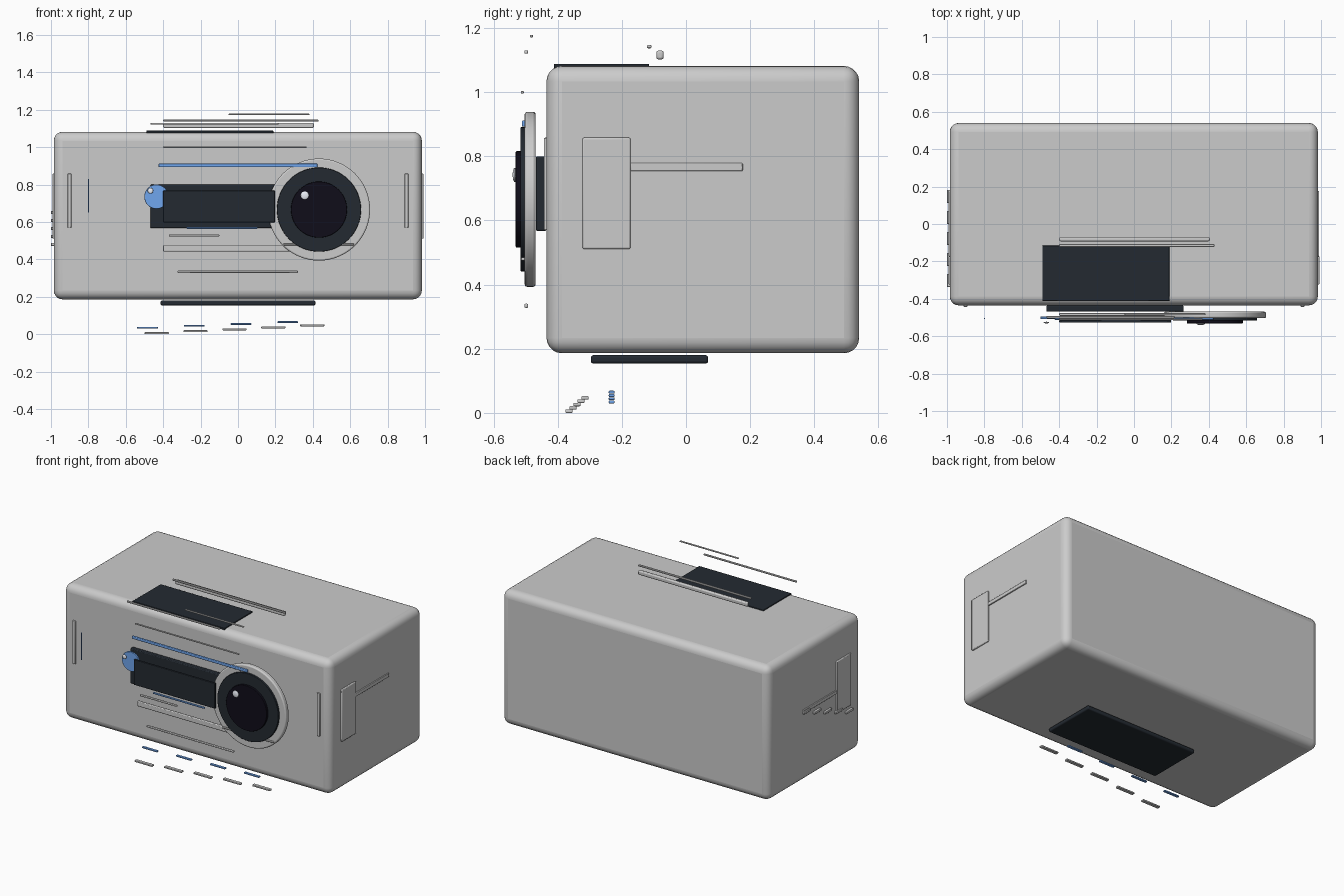
import bpy, math

if "Cube" in bpy.data.objects:
    bpy.data.objects.remove(bpy.data.objects["Cube"])


def mat(name, c):
    m = bpy.data.materials.new(name)
    m.diffuse_color = (*c, 1)
    m.use_nodes = True
    m.node_tree.nodes["Principled BSDF"].inputs["Base Color"].default_value = m.diffuse_color
    return m


DARK = mat("dark_panel", (0.017, 0.023, 0.031))
BLACK = mat("lens_glass", (0.005, 0.004, 0.01))
BLUE = mat("blue_glow", (0.16, 0.38, 0.85))
WHITE = mat("glint", (0.85, 0.88, 0.95))


def finish(o, name, m, bevel, seg):
    o.name = name
    if m:
        o.data.materials.append(m)
    if bevel:
        b = o.modifiers.new("bevel", 'BEVEL')
        b.width, b.segments = bevel, seg
        b.limit_method = 'ANGLE'
    bpy.ops.object.shade_smooth_by_angle(angle=math.radians(40))
    return o


def box(name, x, y, z, m=None, bevel=0.003, seg=2):
    """Rounded box from (min, max) ranges."""
    bpy.ops.mesh.primitive_cube_add(size=1, location=[sum(r) / 2 for r in (x, y, z)])
    o = bpy.context.object
    o.scale = [r[1] - r[0] for r in (x, y, z)]
    bpy.ops.object.transform_apply(location=False, rotation=False, scale=True)
    return finish(o, name, m, bevel, seg)


def strip(name, x, y, z, h, m=None, d=0.012):
    """Thin bar running along x."""
    return box(name, x, (y - d / 2, y + d / 2), (z - h / 2, z + h / 2), m, min(h, d) * 0.3)


def disc(name, x, z, r, y, m=None, bevel=0.003):
    """Disc facing the front, y = (front, back)."""
    bpy.ops.mesh.primitive_cylinder_add(vertices=64, radius=r, depth=y[1] - y[0],
                                        location=(x, sum(y) / 2, z), rotation=(math.pi / 2, 0, 0))
    return finish(bpy.context.object, name, m, bevel, 3)


def glint(name, x, y, z, r):
    bpy.ops.mesh.primitive_uv_sphere_add(segments=24, ring_count=12, radius=r, location=(x, y, z))
    o = bpy.context.object
    o.scale.y = 0.3
    return finish(o, name, WHITE, 0, 0)


# Main housing
box("body", (-0.985, 0.983), (-0.435, 0.54), (0.186, 1.082), None, 0.048, 5)

# Dark panels: front recess, raised screen, top and bottom plates
box("front_panel", (-0.468, 0.265), (-0.468, -0.436), (0.567, 0.80), DARK, 0.005)
box("front_screen", (-0.40, 0.198), (-0.527, -0.513), (0.598, 0.767), DARK)
box("top_plate", (-0.49, 0.19), (-0.412, -0.115), (1.075, 1.088), DARK)
box("bottom_plate", (-0.414, 0.414), (-0.297, 0.069), (0.154, 0.18), DARK, 0.008, 3)

# Lens assembly
disc("lens_ring", 0.433, 0.666, 0.273, (-0.503, -0.469), None, 0.008)
disc("lens_bezel", 0.433, 0.666, 0.225, (-0.516, -0.49), DARK)
disc("lens_glass", 0.433, 0.666, 0.15, (-0.531, -0.505), BLACK)
glint("lens_glint", 0.357, -0.534, 0.742, 0.022)
disc("indicator_light", -0.436, 0.735, 0.065, (-0.508, -0.495), BLUE)
glint("indicator_glint", -0.468, -0.527, 0.767, 0.015)

# Front trim strips
strip("lower_rail", (-0.40, 0.39), -0.483, 0.459, 0.035, None, 0.016)
strip("lens_rail", (0.243, 0.62), -0.508, 0.48, 0.01)
strip("base_line", (-0.323, 0.32), -0.498, 0.334, 0.013)
strip("short_line", (-0.37, -0.10), -0.498, 0.527, 0.012)
strip("blue_lower_line", (-0.275, 0.105), -0.50, 0.568, 0.009, BLUE)
strip("blue_upper_line", (-0.425, 0.425), -0.506, 0.902, 0.019, BLUE)
strip("upper_line", (-0.40, 0.366), -0.51, 1.0, 0.008, None, 0.009)

# Strips above the top
strip("top_line_front", (-0.468, 0.216), -0.498, 1.125, 0.01)
strip("top_line_high", (-0.05, 0.382), -0.482, 1.175, 0.008, BLACK and None, 0.01)
strip("top_line_rear", (-0.40, 0.43), -0.115, 1.142, 0.01, None, 0.014)
strip("top_rail", (-0.40, 0.405), -0.081, 1.116, 0.028, None, 0.023)

# Mirrored side plates and front corner bars
for s, side in ((-1, "left"), (1, "right")):
    x = sorted((s * 0.97, s * 0.993))
    box(side + "_side_plate", x, (-0.323, -0.173), (0.511, 0.858), None, 0.005)
    xb = sorted((s * 0.89, s * 0.911))
    box(side + "_corner_bar", xb, (-0.443, -0.425), (0.57, 0.858), None)
box("right_side_bar", (0.97, 0.99), (-0.173, 0.177), (0.754, 0.779))
box("left_side_bar", (-0.992, -0.97), (-0.173, 0.177), (0.643, 0.667))
box("blue_corner_line", (-0.803, -0.797), (-0.508, -0.502), (0.65, 0.83), BLUE, 0.001)

# Stepped dashes on the left side
for i in range(5):
    y, z = 0.148 - 0.1125 * i, 0.65 - 0.0425 * i
    box(f"left_dash_{i}", (-1.0, -0.978), (y - 0.035, y + 0.035), (z - 0.008, z + 0.008))

# Rising rows of dashes under the body
for i in range(5):
    x, y, z = -0.435 + 0.208 * i, -0.365 + 0.0125 * i, 0.0055 + 0.0103 * i
    strip(f"floor_dash_{i}", (x - 0.065, x + 0.065), y, z, 0.011, None, 0.023)
for i in range(4):
    x, z = -0.484 + 0.25 * i, 0.034 + 0.0102 * i
    strip(f"blue_floor_dash_{i}", (x - 0.056, x + 0.056), -0.232, z, 0.009, BLUE, 0.018)
